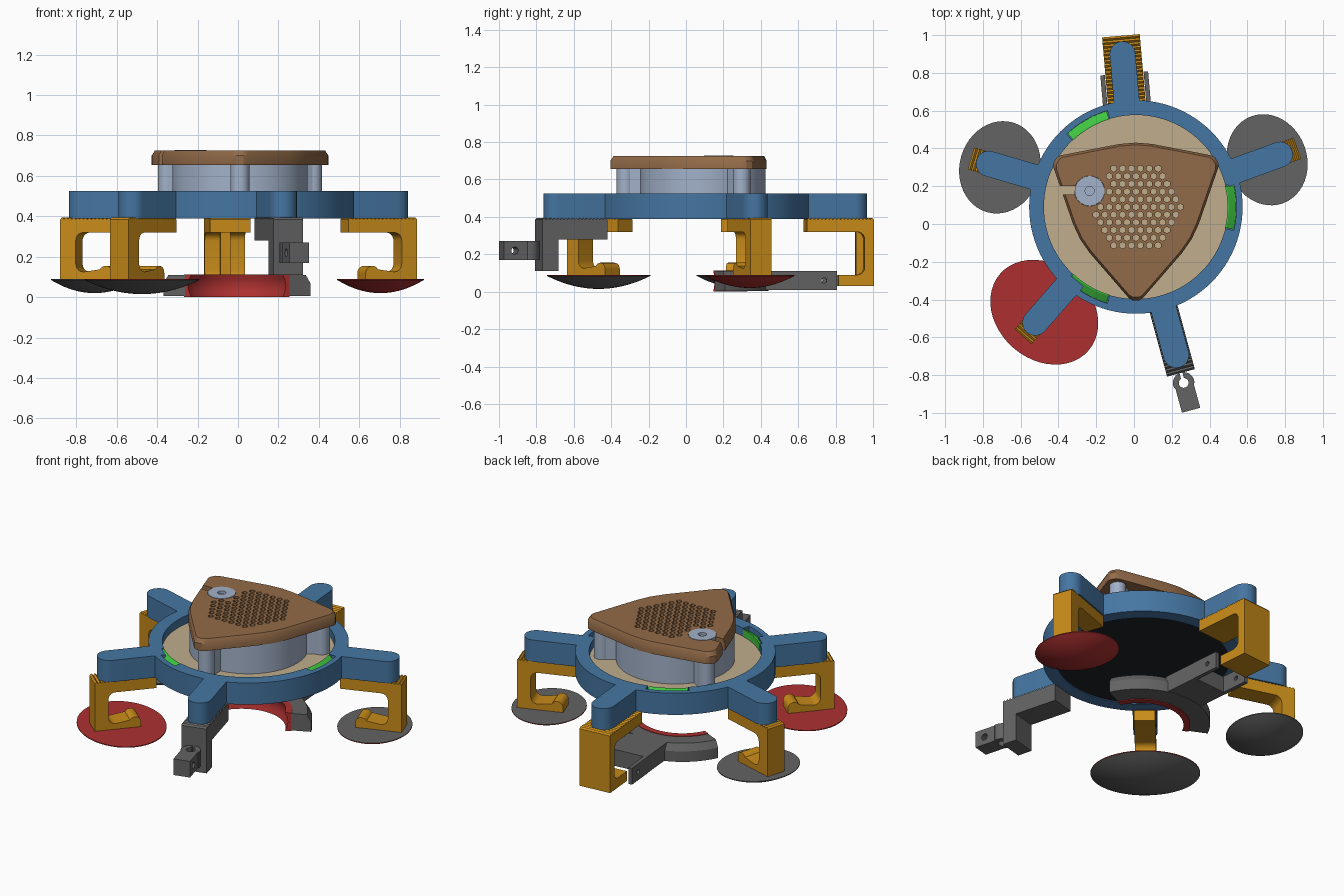
import bpy, bmesh, math
from mathutils import Matrix, Vector

if "Cube" in bpy.data.objects:
    bpy.data.objects.remove(bpy.data.objects["Cube"])

def material(name, rgb):
    m = bpy.data.materials.new(name)
    m.diffuse_color = (*rgb, 1)
    m.use_nodes = True
    m.node_tree.nodes["Principled BSDF"].inputs["Base Color"].default_value = m.diffuse_color
    return m

BLUE = material("blue", (.06, .18, .36))
ORANGE = material("orange", (.58, .26, .01))
GRAY = material("gray", (.125, .125, .125))
RED = material("red", (.42, .03, .03))
TAN = material("tan", (.53, .42, .27))
BROWN = material("brown", (.29, .147, .065))
STEEL = material("pale blue gray", (.36, .44, .58))
GREEN = material("green", (.05, .55, .05))
DARK = material("dark", (.012, .017, .019))

HUB = Matrix.Translation((.01, .09, 0))
SIDE = Matrix.Rotation(math.pi / 2, 4, 'X')     # turns a flat outline upright


def spoke(deg):
    return HUB @ Matrix.Rotation(math.radians(deg), 4, 'Z')


def finish(name, bm, mat, M):
    bmesh.ops.remove_doubles(bm, verts=bm.verts, dist=1e-5)
    bm.transform(M)
    bmesh.ops.recalc_face_normals(bm, faces=bm.faces)
    me = bpy.data.meshes.new(name)
    bm.to_mesh(me)
    bm.free()
    me.materials.append(mat)
    ob = bpy.data.objects.new(name, me)
    bpy.context.collection.objects.link(ob)
    return ob


def add_prism(bm, pts, levels):
    rings = [[bm.verts.new((x * s, y * s, z)) for x, y in pts] for z, s in levels]
    n = len(pts)
    for a, b in zip(rings, rings[1:]):
        for i in range(n):
            bm.faces.new((a[i], a[(i + 1) % n], b[(i + 1) % n], b[i]))
    bm.faces.new(rings[0][::-1])
    bm.faces.new(rings[-1])


def prism(name, pts, z0, z1, mat, M=HUB, levels=None):
    bm = bmesh.new()
    add_prism(bm, pts, levels or [(z0, 1), (z1, 1)])
    return finish(name, bm, mat, M)


def lathe(name, profile, mat, M=HUB, a0=0, a1=360, steps=72):
    bm = bmesh.new()
    full = a1 - a0 == 360
    rings = []
    for k in range(steps + (0 if full else 1)):
        a = math.radians(a0 + (a1 - a0) * k / steps)
        rings.append([bm.verts.new((r * math.cos(a), r * math.sin(a), z)) for r, z in profile])
    n = len(profile)
    for k in range(steps):
        p, q = rings[k], rings[(k + 1) % len(rings)]
        for i in range(n):
            bm.faces.new((p[i], q[i], q[(i + 1) % n], p[(i + 1) % n]))
    if not full:
        bm.faces.new(rings[0])
        bm.faces.new(rings[-1])
    return finish(name, bm, mat, M)


def rect(x0, x1, y0, y1):
    return [(x0, y0), (x1, y0), (x1, y1), (x0, y1)]


def arc(cx, cy, r, a0, a1, n=8):
    return [(cx + r * math.cos(math.radians(a0 + (a1 - a0) * i / n)),
             cy + r * math.sin(math.radians(a0 + (a1 - a0) * i / n))) for i in range(n + 1)]


def circle(cx, cy, r, n=24):
    return arc(cx, cy, r, 0, 360, n)[:-1]


def cut(ob, cutter):
    mod = ob.modifiers.new("cut", 'BOOLEAN')
    mod.object = cutter
    mod.operation = 'DIFFERENCE'
    mod.solver = 'EXACT'
    bpy.context.view_layer.objects.active = ob
    bpy.ops.object.modifier_apply(modifier=mod.name)
    bpy.data.objects.remove(cutter)


# Ring with three notched clips
ring = lathe("ring", rect(.487, .565, .39, .525), BLUE, steps=96)
for deg in (0, 120, 240):
    cut(ring, lathe("notch", rect(.47, .532, .45, .6), BLUE, HUB, deg - 13.5, deg + 13.5, 10))
    lathe("clip", [(.485, .44), (.531, .44), (.531, .495), (.492, .52), (.485, .52)],
          GREEN, HUB, deg - 13, deg + 13, 10)

# Floor: pale deck over dark base
prism("deck", circle(0, 0, .488, 72), .44, .475, TAN)
prism("base_plate", circle(0, 0, .488, 72), .395, .44, DARK)

# Arms
for deg in (20, 95, 163.6, 229, 285.2):
    prism("arm", [(.5, -.068)] + arc(.812, 0, .068, -90, 90, 16) + [(.5, .068)],
          .39, .525, BLUE, spoke(deg))


# C-shaped feet with a toothed top
def teeth(r0, r1, z, n=18):
    step = (r1 - r0) / n
    return [p for i in range(n) for p in ((r1 - step * i, z - .01), (r1 - step * (i + .5), z))] + [(r0, z - .01)]


def c_foot(name, deg, width, bottom, bar, toe, bulb, column):
    inner = bottom + bar
    pts = [(.91, bottom)] + teeth(.55, .91, .395) + [(.55, .32)]
    pts += arc(column - .04, .28, .04, 90, 0, 5)
    pts += arc(column - .04, inner + .04, .04, 0, -90, 5)
    if bulb:
        pts += arc(toe + .035, inner - .005, .035, 30, 180, 8)
    else:
        pts += [(toe, inner)]
    pts += [(toe, bottom)]
    prism(name, pts, -width / 2, width / 2, ORANGE, spoke(deg) @ SIDE)


for deg in (20, 163.6, 229):
    c_foot("foot", deg, .12, .085, .04, .64, True, .83)
c_foot("back_foot", 95, .2, .03, .06, .72, False, .86)
prism("back_foot_rib", rect(.82, .87, -.025, .025), .08, .33, ORANGE, spoke(95))


# Domed pads: flat gray top, coloured underside
def pad(name, x, y, deg, across, along, low, under):
    h = .09 - low
    prof = [(0, .09), (1, .09)] + [(t / 10, low + h * .93 * (t / 10) ** 2) for t in range(10, -1, -1)]
    M = (Matrix.Translation((x, y, 0)) @ Matrix.Rotation(math.radians(deg), 4, 'Z')
         @ Matrix.Diagonal((along, across, 1, 1)))
    ob = lathe(name, prof, under, M, steps=48)
    ob.data.materials.append(GRAY)
    for f in ob.data.polygons:
        f.material_index = int(f.normal.z > .5)


pad("right_pad", .705, .34, 20, .245, .21, .02, RED)
pad("left_pad", -.71, .30, 163.6, .247, .213, .02, GRAY)
pad("front_left_pad", -.475, -.467, 229, .31, .25, .015, RED)

# Curved shoe under the back foot, with a red lining and a forked stem
SHOE = Matrix.Translation((-.005, .04, 0))
lathe("shoe", [(.285, .005), (.40, .005), (.40, .07), (.375, .11), (.285, .11)], GRAY, SHOE, 25, 155, 32)
lathe("shoe_lining", [(.25, 0), (.288, 0), (.288, .113), (.25, .113), (.262, .085), (.267, .056), (.262, .028)],
      RED, SHOE, 25, 155, 32)
prism("shoe_stem", rect(.31, .54, -.125, .125), .008, .11, GRAY, spoke(95))
for s in (-1, 1):
    side = prism("stem_side", rect(.53, .71, s * .115 - .012, s * .115 + .012), .008, .11, GRAY, spoke(95))
    cut(side, prism("pin_hole", circle(.64, .06, .014, 16), -.2, .2, GRAY, spoke(95) @ SIDE))

# Gray bracket and clamp on the front arm
FRONT = spoke(285.2)
prism("front_bracket", [(.91, .11)] + teeth(.55, .91, .395) + [(.55, .28), (.82, .28), (.82, .11)],
      -.076, .076, GRAY, FRONT @ SIDE)
clamp = prism("clamp", [(1.115, -.05), (1.115, .05), (.985, .05)] + arc(.965, 0, .057, 75, 285, 20)
              + [(.985, -.05)], .17, .27, GRAY, FRONT)
cut(clamp, prism("clamp_bore", [(.89, -.008)] + arc(.965, 0, .026, 198, 522, 20) + [(.89, .008)],
                 .1, .3, GRAY, FRONT))
cut(clamp, prism("clamp_hole", circle(1.055, .22, .02, 16), -.2, .2, GRAY, FRONT @ SIDE))

# Housing: round wall and three corner posts
lathe("housing", rect(.315, .335, .47, .66), STEEL)
for deg in (30, 150, 270):
    prism("corner_post", circle(.415, 0, .047), .47, .66, STEEL, spoke(deg))
    prism("post_web", rect(.325, .40, -.04, .04), .47, .66, STEEL, spoke(deg))

# Lid: rounded triangle with chamfer, vent holes and side notch
outline = []
for k in range(3):
    for a, r in ((-45, .345), (-4.5, .483), (-2, .495), (2, .495), (4.5, .483), (45, .345), (60, .341)):
        t = math.radians(30 + 120 * k + a)
        outline.append((r * math.cos(t), r * math.sin(t)))
lid = prism("lid", outline, 0, 0, BROWN, HUB, [(.655, 1), (.70, 1), (.725, .965)])
cut(lid, prism("side_notch", rect(-.5, -.31, .065, .11), .6, .8, BROWN))
cut(lid, prism("knob_seat", circle(-.245, .085, .08, 32), .70, .8, BROWN))
bm = bmesh.new()
D = .047
for row in range(-5, 6):
    count = 11 - abs(row)
    for i in range(count):
        x, y = (i - (count - 1) / 2) * D, row * D * .866
        if math.hypot(x + .245, y - .085) > .1:
            add_prism(bm, [(x + px, y + py) for px, py in arc(0, 0, .0175, 30, 330, 5)], [(.6, 1), (.8, 1)])
cut(lid, finish("vent_holes", bm, BROWN, HUB))

# Knob with a centre hole
knob = prism("knob", circle(-.245, .085, .079, 32), .69, .727, STEEL)
cut(knob, prism("knob_hole", circle(-.245, .085, .024, 20), .71, .8, STEEL))

# Smooth the round walls, keep the edges sharp
for ob in bpy.context.scene.objects:
    ob.select_set(True)
bpy.context.view_layer.objects.active = lid
bpy.ops.object.shade_smooth_by_angle(angle=math.radians(30))
